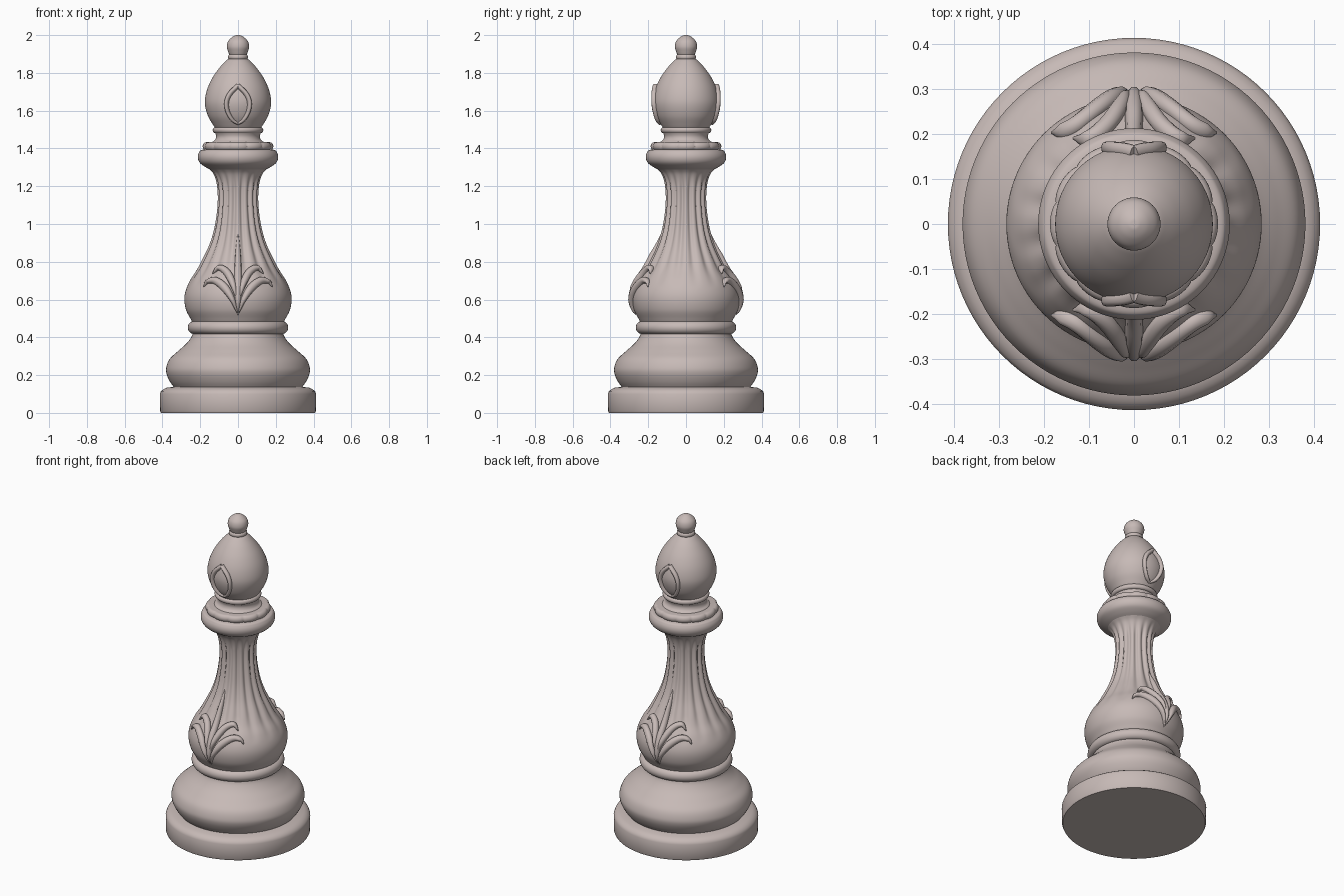
import bpy, bmesh, math
from mathutils import Vector

if "Cube" in bpy.data.objects:
    bpy.data.objects.remove(bpy.data.objects["Cube"])

stone = bpy.data.materials.new("warm_grey_stone")
stone.diffuse_color = (0.57, 0.49, 0.47, 1)
stone.use_nodes = True
stone.node_tree.nodes["Principled BSDF"].inputs["Base Color"].default_value = stone.diffuse_color


def finish(name, bm, angle=40):
    bmesh.ops.recalc_face_normals(bm, faces=bm.faces)
    mesh = bpy.data.meshes.new(name)
    bm.to_mesh(mesh)
    bm.free()
    mesh.materials.append(stone)
    mesh.shade_smooth()
    mesh.set_sharp_from_angle(angle=math.radians(angle))
    obj = bpy.data.objects.new(name, mesh)
    bpy.context.collection.objects.link(obj)
    return obj


def smooth_path(points, steps):
    """Catmull-Rom curve through tuples of any length."""
    pts = [Vector(p) for p in points]
    pts = [2 * pts[0] - pts[1]] + pts + [2 * pts[-1] - pts[-2]]
    out = []
    for i in range(1, len(pts) - 2):
        a, b, c, d = pts[i - 1:i + 3]
        for s in range(steps):
            t = s / steps
            out.append(0.5 * (2 * b + (c - a) * t + (2 * a - 5 * b + 4 * c - d) * t * t
                              + (3 * b - a - 3 * c + d) * t ** 3))
    return out + [pts[-2]]


def skin(bm, rings):
    for r0, r1 in zip(rings, rings[1:]):
        n = len(r0)
        for i in range(n):
            bm.faces.new((r0[i], r0[(i + 1) % n], r1[(i + 1) % n], r1[i]))
    bm.faces.new(rings[0])
    bm.faces.new(rings[-1])


def lathe(name, profile, segs=96, relief=None):
    """Turn (radius, height) points; relief(angle, z) is added to the radius."""
    bm = bmesh.new()
    rings = []
    for r, z in profile:
        ring = []
        for i in range(segs):
            a = math.tau * i / segs
            q = max(r + (relief(a, z) if relief else 0), 0.001)
            ring.append(bm.verts.new((q * math.cos(a), q * math.sin(a), z)))
        rings.append(ring)
    skin(bm, rings)
    return finish(name, bm)


def radius_at(profile, z):
    for (r0, z0), (r1, z1) in zip(profile, profile[1:]):
        if z0 <= z <= z1:
            return r0 + (r1 - r0) * (z - z0) / max(z1 - z0, 1e-6)
    return profile[-1][0]


def carving(name, points, profile, height, side, mirror=1, lift=0.0):
    """Tapered raised strip laid on a turned surface; points are (x, z, half width)."""
    path = []
    widths = []
    for x, z, w in smooth_path(points, 8):
        r = radius_at(profile, z) + lift
        x *= mirror
        path.append(Vector((x, side * math.sqrt(max(r * r - x * x, 0)), z)))
        widths.append(max(w, 0.002))
    bm = bmesh.new()
    rings = []
    for i, p in enumerate(path):
        tangent = (path[min(i + 1, len(path) - 1)] - path[max(i - 1, 0)]).normalized()
        out = Vector((p.x, p.y, 0)).normalized()
        across = tangent.cross(out).normalized()
        out = across.cross(tangent)
        h = min(height, widths[i] * 1.5)
        rings.append([bm.verts.new(p + across * widths[i] * math.cos(k * math.tau / 10)
                                   + out * h * math.sin(k * math.tau / 10)) for k in range(10)])
    skin(bm, rings)
    return finish(name, bm, 60)


# Round foot and swelling base
lathe("plinth", [(0.408, 0), (0.413, 0.01), (0.414, 0.1), (0.408, 0.115),
                 (0.395, 0.125), (0.38, 0.133), (0.32, 0.14)])
lathe("base_swell", smooth_path([(0.335, 0.13), (0.36, 0.165), (0.378, 0.205), (0.38, 0.24),
                                 (0.362, 0.285), (0.32, 0.325), (0.275, 0.365),
                                 (0.248, 0.4), (0.237, 0.43)], 6))


def ring(name, r, z, half_w, half_h, bead=0, count=12):
    profile = [(r + half_w * math.cos(t), z + half_h * math.sin(t))
               for t in [math.pi * (k / 12 - 0.5) for k in range(13)]]
    relief = (lambda a, z: bead * (abs(math.cos(a * count / 2)) ** 0.6 - 1)) if bead else None
    lathe(name, profile, 144, relief)


ring("waist_ring", 0.234, 0.452, 0.032, 0.034)

# Bulb and fluted stem
body = smooth_path([(0.238, 0.475), (0.252, 0.5), (0.275, 0.545), (0.284, 0.6),
                    (0.276, 0.65), (0.25, 0.705), (0.213, 0.76), (0.18, 0.82),
                    (0.147, 0.89), (0.122, 0.97), (0.107, 1.06), (0.102, 1.14),
                    (0.108, 1.21), (0.128, 1.265), (0.16, 1.3)], 7)


def flutes(a, z):
    fade = max(0, min(1, (z - 0.66) / 0.14, (1.29 - z) / 0.1))
    return fade * (0.005 - 0.012 * abs(math.sin(a * 8)) ** 3)


lathe("fluted_body", body, 192, flutes)

# Flared collar, beaded rim and neck
lathe("collar", smooth_path([(0.14, 1.285), (0.175, 1.303), (0.203, 1.325), (0.213, 1.352),
                             (0.207, 1.378), (0.188, 1.393), (0.12, 1.397)], 6))
ring("beaded_rim", 0.168, 1.411, 0.019, 0.022, 0.007)
lathe("neck", smooth_path([(0.145, 1.41), (0.137, 1.432), (0.122, 1.445), (0.116, 1.462),
                           (0.12, 1.48), (0.13, 1.495)], 5))
ring("neck_ring", 0.119, 1.497, 0.015, 0.016)

# Pointed head with its finial
head = smooth_path([(0.115, 1.5), (0.134, 1.528), (0.158, 1.57), (0.173, 1.62),
                    (0.174, 1.665), (0.161, 1.72), (0.135, 1.775), (0.1, 1.825),
                    (0.068, 1.86), (0.05, 1.875)], 7)
lathe("head", head)
ring("finial_ring", 0.042, 1.884, 0.011, 0.014)
lathe("finial", smooth_path([(0.043, 1.89), (0.052, 1.912), (0.059, 1.938), (0.053, 1.966),
                             (0.034, 1.987), (0.014, 1.998), (0.001, 2.0)], 6))

# Leaf carving and pointed oval on the front and back
for side, tag in ((-1, "front"), (1, "back")):
    carving("leaf_spine_" + tag, [(0, 0.52, 0.002), (0, 0.58, 0.014), (0, 0.68, 0.02),
                                  (0, 0.78, 0.018), (0, 0.87, 0.012), (0, 0.96, 0.002)],
            body, 0.022, side)
    for m, hand in ((-1, "left"), (1, "right")):
        end = hand + "_" + tag
        carving("outer_leaf_" + end, [(0.003, 0.53, 0.004), (0.03, 0.6, 0.014),
                                      (0.07, 0.662, 0.022), (0.12, 0.7, 0.02),
                                      (0.16, 0.695, 0.012), (0.183, 0.668, 0.002)],
                body, 0.02, side, m, 0.004)
        carving("inner_leaf_" + end, [(0.01, 0.62, 0.006), (0.03, 0.69, 0.018),
                                      (0.06, 0.745, 0.02), (0.1, 0.768, 0.015),
                                      (0.135, 0.738, 0.002)],
                body, 0.02, side, m, 0.006)
        carving("head_oval_" + end, [(0.0, 1.53, 0.006), (0.03, 1.552, 0.01),
                                     (0.054, 1.595, 0.011), (0.06, 1.645, 0.012),
                                     (0.042, 1.69, 0.013), (0.0, 1.733, 0.012)],
                head, 0.017, side, m, 0.002)
